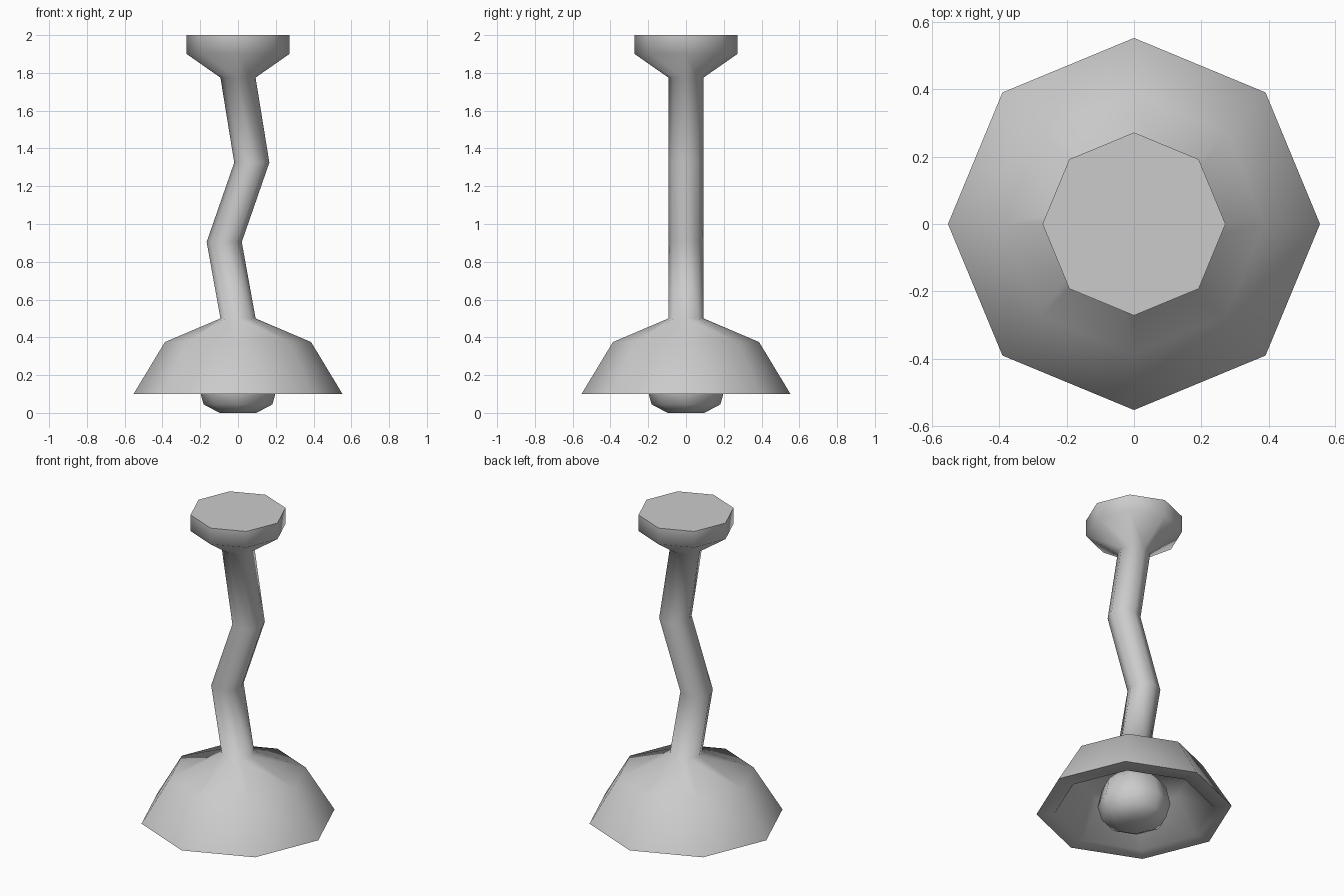
import bpy, bmesh
from math import cos, sin, pi, radians

if "Cube" in bpy.data.objects:
    bpy.data.objects.remove(bpy.data.objects["Cube"])

SIDES = 8


def loft(name, rings):
    """Skin a stack of horizontal octagons (radius, z, x offset), capped at both ends."""
    bm = bmesh.new()
    loops = [[bm.verts.new((x + r * cos(2 * pi * i / SIDES), r * sin(2 * pi * i / SIDES), z))
              for i in range(SIDES)] for r, z, x in rings]
    for a, b in zip(loops, loops[1:]):
        for i in range(SIDES):
            j = (i + 1) % SIDES
            bm.faces.new((a[i], a[j], b[j], b[i]))
    bm.faces.new(loops[0])
    bm.faces.new(loops[-1])
    bmesh.ops.recalc_face_normals(bm, faces=bm.faces)
    mesh = bpy.data.meshes.new(name)
    bm.to_mesh(mesh)
    bm.free()
    ob = bpy.data.objects.new(name, mesh)
    bpy.context.collection.objects.link(ob)
    bpy.ops.object.select_all(action='DESELECT')
    ob.select_set(True)
    bpy.context.view_layer.objects.active = ob
    bpy.ops.object.shade_smooth_by_angle(angle=radians(75))
    return ob


# Ceiling mount, bent stem and hollow shade as one continuous skin
mount = [(0.272, 2.0, 0), (0.272, 1.9, 0)]
stem = [(0.093, 1.775, 0), (0.093, 1.325, 0.073), (0.093, 0.905, -0.073), (0.093, 0.5, 0)]
shade_outside = [(0.387, 0.375, 0), (0.553, 0.1, 0)]
shade_inside = [(0.45, 0.1, 0), (0.32, 0.31, 0)]
loft("lamp_body", mount + stem + shade_outside + shade_inside)

# Rounded bulb hanging just below the shade rim
loft("bulb", [(0.097, 0, 0), (0.182, 0.045, 0), (0.206, 0.13, 0),
              (0.182, 0.24, 0), (0.097, 0.325, 0)])
